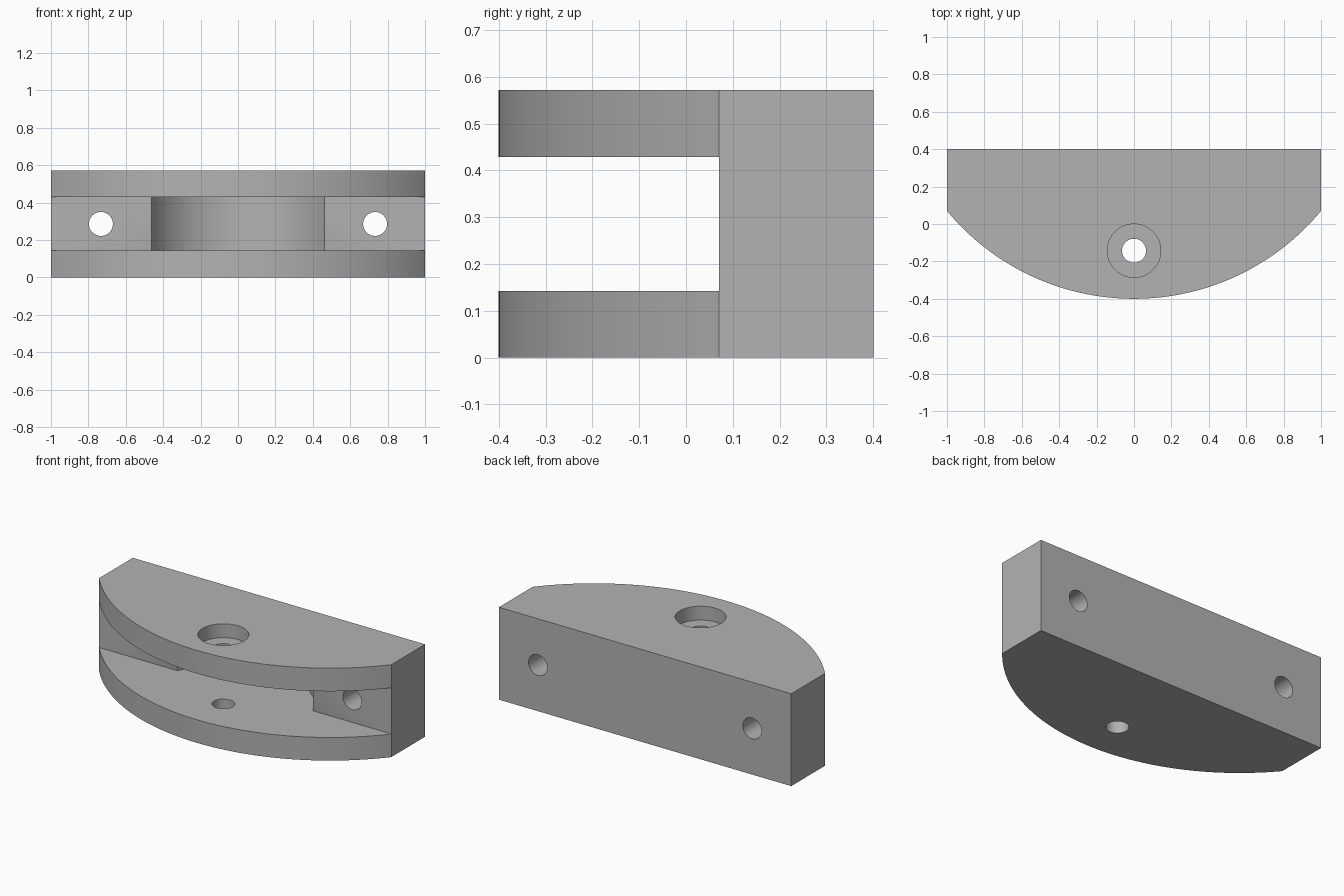
import bpy
import bmesh
import math
from mathutils import Matrix, Vector

cube = bpy.data.objects.get("Cube")
if cube:
    bpy.data.objects.remove(cube, do_unlink=True)

# Main sizes
UNIT = 1 / 7
HEIGHT = 4 * UNIT
BACK, SHOULDER, FRONT = 0.4, 0.07, -0.4
PIVOT_Y = -UNIT
HOLE_R = 0.064

grey = bpy.data.materials.new("plain grey")
grey.use_nodes = True
colour = (0.45, 0.45, 0.45, 1)
grey.diffuse_color = colour
grey.node_tree.nodes["Principled BSDF"].inputs["Base Color"].default_value = colour


def finish(bm, name):
    bmesh.ops.recalc_face_normals(bm, faces=bm.faces)
    mesh = bpy.data.meshes.new(name)
    bm.to_mesh(mesh)
    bm.free()
    mesh.materials.append(grey)
    obj = bpy.data.objects.new(name, mesh)
    bpy.context.collection.objects.link(obj)
    return obj


def extrude_profile(name, points, z0, z1):
    bm = bmesh.new()
    face = bm.faces.new([bm.verts.new((x, y, z0)) for x, y in points])
    up = bmesh.ops.extrude_face_region(bm, geom=[face])["geom"]
    bmesh.ops.translate(bm, vec=(0, 0, z1 - z0),
                        verts=[v for v in up if isinstance(v, bmesh.types.BMVert)])
    return finish(bm, name)


def cylinder(name, start, end, radius, segments=64):
    start, end = Vector(start), Vector(end)
    axis = end - start
    turn = Vector((0, 0, 1)).rotation_difference(axis).to_matrix().to_4x4()
    bm = bmesh.new()
    bmesh.ops.create_cone(bm, cap_ends=True, segments=segments, radius1=radius,
                          radius2=radius, depth=axis.length,
                          matrix=Matrix.Translation((start + end) / 2) @ turn)
    return finish(bm, name)


def cut(target, cutter):
    cutter.hide_render = True
    mod = target.modifiers.new(cutter.name, "BOOLEAN")
    mod.operation, mod.solver, mod.object = "DIFFERENCE", "EXACT", cutter
    bpy.context.view_layer.objects.active = target
    bpy.ops.object.modifier_apply(modifier=mod.name)
    bpy.data.objects.remove(cutter, do_unlink=True)


# Block with straight back and bowed front
sagitta = SHOULDER - FRONT
bow_r = (1 + sagitta ** 2) / (2 * sagitta)
half_angle = math.asin(1 / bow_r)
STEPS = 64
profile = [(1, BACK), (-1, BACK)]
for i in range(STEPS + 1):
    a = half_angle * (2 * i / STEPS - 1)
    profile.append((bow_r * math.sin(a), FRONT + bow_r * (1 - math.cos(a))))
body = extrude_profile("hinge_bracket", profile, 0, HEIGHT)

# Horizontal slot between the two plates, with a round pocket behind it
slot = [(-2, -1), (2, -1), (2, SHOULDER), (-2, SHOULDER)]
cut(body, extrude_profile("slot_cutter", slot, UNIT, 3 * UNIT))
cut(body, cylinder("pocket_cutter", (0, PIVOT_Y, UNIT), (0, PIVOT_Y, 3 * UNIT), 0.51, 128))

# Pivot hole through both plates, counterbored from the top
cut(body, cylinder("pivot_cutter", (0, PIVOT_Y, -1), (0, PIVOT_Y, 1), HOLE_R))
cut(body, cylinder("counterbore_cutter", (0, PIVOT_Y, HEIGHT - 0.6 * UNIT),
                   (0, PIVOT_Y, 1), UNIT))

# Mounting holes through the back wall
for side in (-1, 1):
    x = side * 0.733
    cut(body, cylinder("mount_cutter", (x, -1, HEIGHT / 2), (x, 1, HEIGHT / 2), HOLE_R))

# Smooth curved walls with sharp edges kept
bpy.ops.object.select_all(action="DESELECT")
body.select_set(True)
bpy.context.view_layer.objects.active = body
bpy.ops.object.shade_smooth_by_angle(angle=math.radians(30))
